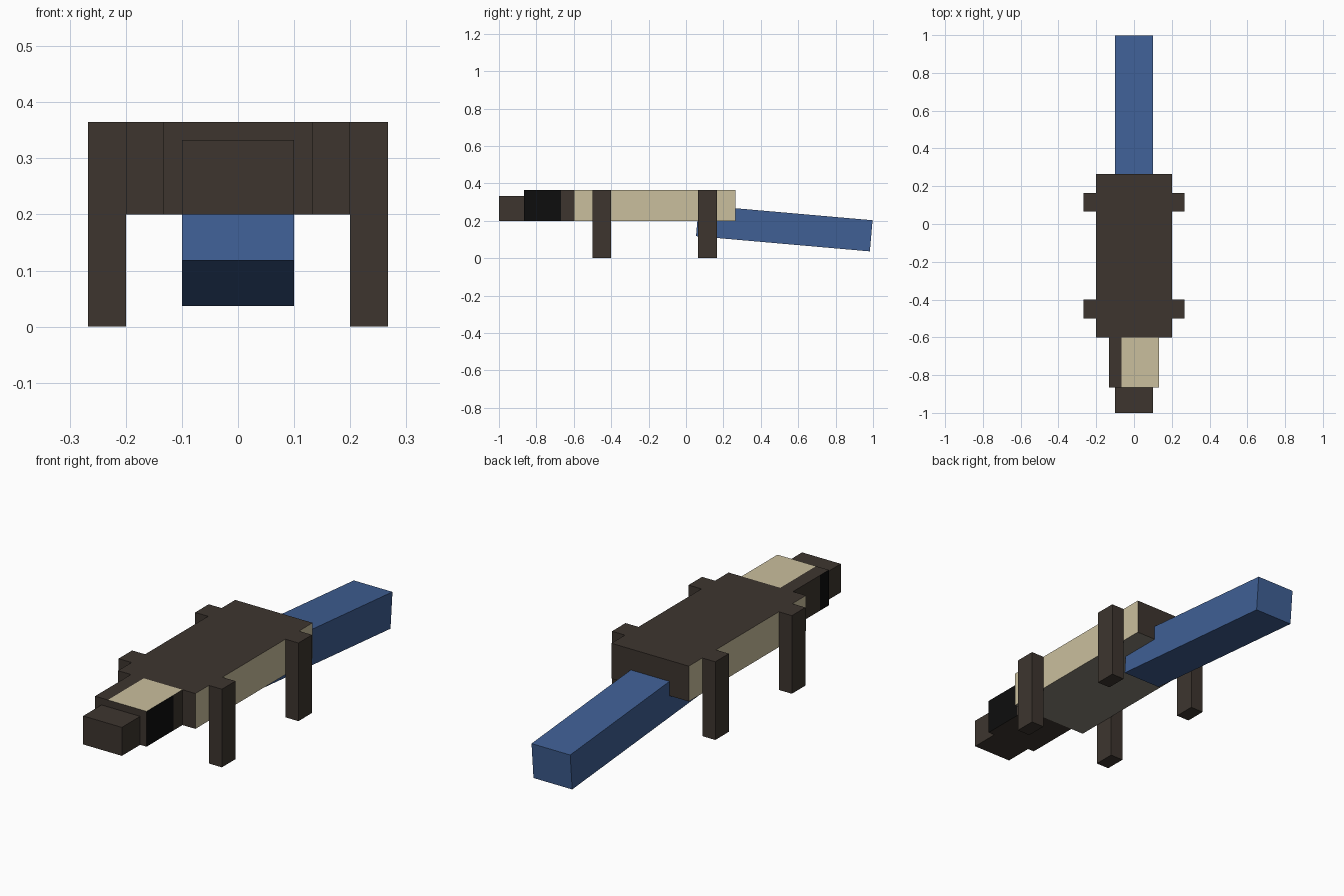
import bpy
import bmesh
import math
from mathutils import Vector

cube = bpy.data.objects.get("Cube")
if cube:
    bpy.data.objects.remove(cube, do_unlink=True)


def make_material(name, r, g, b):
    mat = bpy.data.materials.new(name)
    mat.use_nodes = True
    mat.diffuse_color = (r, g, b, 1)
    mat.node_tree.nodes["Principled BSDF"].inputs["Base Color"].default_value = (r, g, b, 1)
    return mat


brown = make_material("dark_brown", 0.047, 0.036, 0.028)
cream = make_material("cream", 0.59, 0.52, 0.34)
black = make_material("black", 0.004, 0.004, 0.004)
blue = make_material("blue", 0.05, 0.115, 0.30)
taupe = make_material("taupe", 0.25, 0.23, 0.19)


def box(name, low, high, mats, rule=None, cuts=()):
    """Box between two corners; cuts are (point, normal) planes, rule picks face colours."""
    low, high = Vector(low), Vector(high)
    centre, size = (low + high) / 2, high - low
    bm = bmesh.new()
    bmesh.ops.create_cube(bm, size=1)
    for v in bm.verts:
        v.co = v.co * size
    for point, normal in cuts:
        bmesh.ops.bisect_plane(bm, geom=bm.verts[:] + bm.edges[:] + bm.faces[:],
                               plane_co=Vector(point) - centre, plane_no=normal)
    bm.normal_update()
    mesh = bpy.data.meshes.new(name)
    for mat in mats:
        mesh.materials.append(mat)
    if rule:
        for f in bm.faces:
            f.material_index = rule(f.normal, f.calc_center_median() + centre)
    bm.to_mesh(mesh)
    bm.free()
    obj = bpy.data.objects.new(name, mesh)
    obj.location = centre
    bpy.context.collection.objects.link(obj)
    return obj


# Body: cream flanks, taupe belly, brown elsewhere
def body_rule(normal, centre):
    if abs(normal.x) > 0.5:
        return 1
    return 2 if normal.z < -0.5 else 0


box("body", (-0.2, -0.6, 0.2), (0.2, 0.265, 0.365), [brown, cream, taupe], body_rule)


# Head: cream crown offset to the left, black cheeks of unequal length
def head_rule(normal, centre):
    if normal.z > 0.5 and centre.x > -0.067:
        return 1
    if normal.x > 0.5 and centre.y < -0.667:
        return 2
    if normal.x < -0.5 and centre.y < -0.8:
        return 2
    return 0


box("head", (-0.133, -0.865, 0.2), (0.133, -0.6, 0.365), [brown, cream, black], head_rule,
    cuts=[((-0.067, 0, 0), (1, 0, 0)), ((0, -0.667, 0), (0, 1, 0)), ((0, -0.8, 0), (0, 1, 0))])

# Snout
box("snout", (-0.1, -1, 0.2), (0.1, -0.865, 0.333), [brown])

# Legs
for end, y in (("front", -0.5), ("back", 0.065)):
    for side, x in (("left", 0.2), ("right", -0.267)):
        box(f"{end}_{side}_leg", (x, y, 0), (x + 0.067, y + 0.1, 0.365), [brown])

# Tail, drooping towards its tip
tail = box("tail", (-0.1, 0.059, 0.077), (0.1, 0.992, 0.244), [blue])
tail.rotation_euler.x = math.radians(-5)
